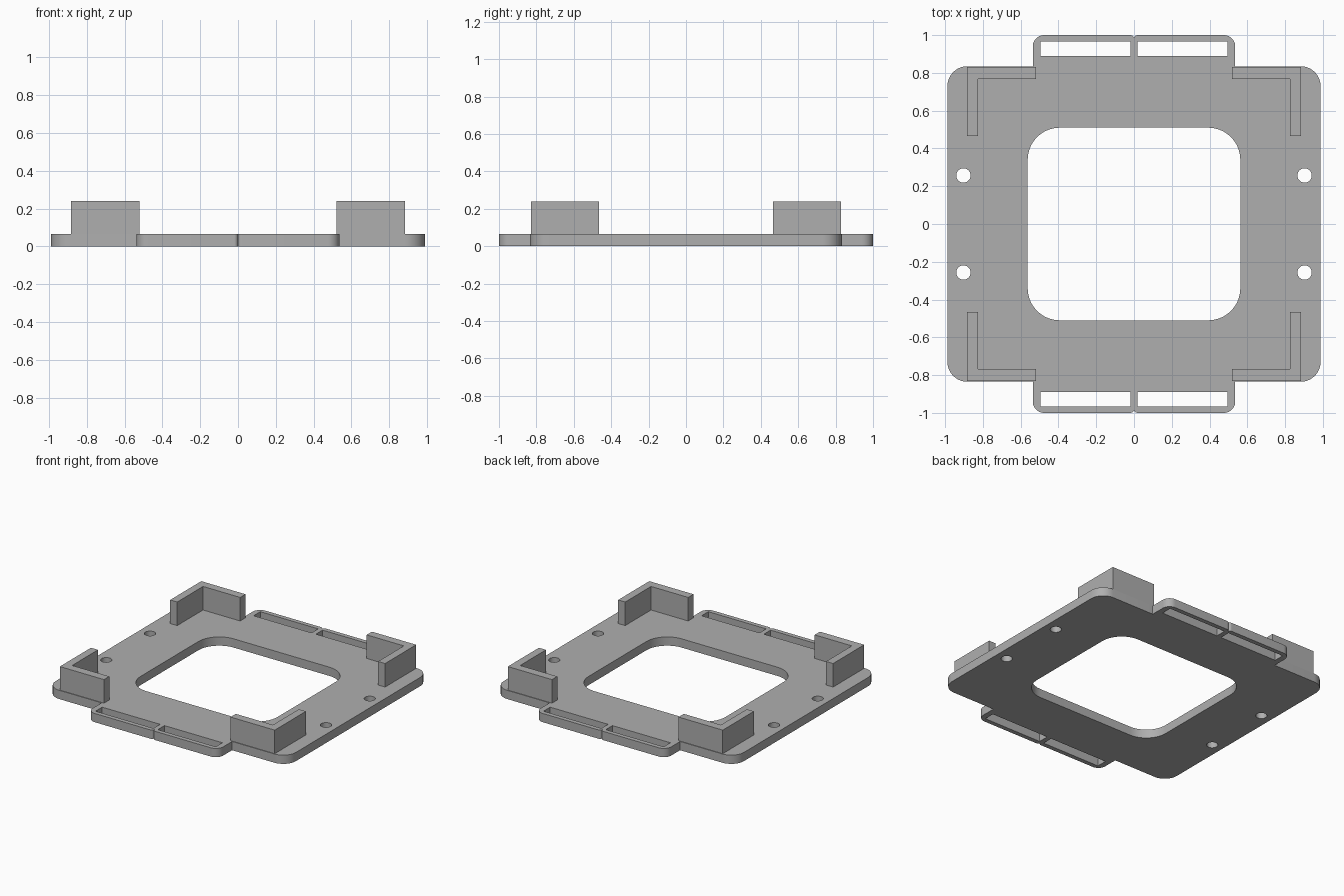
import bpy
import bmesh
import math
from mathutils import Vector

cube = bpy.data.objects.get("Cube")
if cube:
    bpy.data.objects.remove(cube, do_unlink=True)

PLATE_H = 0.065
TOP_H = 0.24

grey = bpy.data.materials.new("matte grey")
grey.use_nodes = True
COLOUR = (0.43, 0.43, 0.43, 1)
grey.diffuse_color = COLOUR
grey.node_tree.nodes["Principled BSDF"].inputs["Base Color"].default_value = COLOUR


def rounded(points, steps=10):
    """Closed outline from (x, y, radius) corners."""
    out = []
    for i, (x, y, r) in enumerate(points):
        p = Vector((x, y))
        if r == 0:
            out.append(p)
            continue
        a = (Vector(points[i - 1][:2]) - p).normalized()
        b = (Vector(points[(i + 1) % len(points)][:2]) - p).normalized()
        centre = p + (a + b) * r          # square corners only
        for k in range(steps + 1):
            t = math.pi / 2 * k / steps
            out.append(centre - b * r * math.cos(t) - a * r * math.sin(t))
    return [p for i, p in enumerate(out) if (p - out[i - 1]).length > 1e-5]


def rectangle(x0, x1, y0, y1, r=0):
    return rounded([(x0, y0, r), (x1, y0, r), (x1, y1, r), (x0, y1, r)])


def circle(cx, cy, r, n=32):
    return [Vector((cx + r * math.cos(math.tau * k / n),
                    cy + r * math.sin(math.tau * k / n))) for k in range(n)]


def slab(name, loops, z, height):
    """Flat sheet from an outline plus hole loops, thickened upward."""
    bm = bmesh.new()
    for loop in loops:
        vs = [bm.verts.new((p.x, p.y, z)) for p in loop]
        for i, v in enumerate(vs):
            bm.edges.new((vs[i - 1], v))
    bmesh.ops.triangle_fill(bm, use_beauty=True, use_dissolve=False,
                            edges=bm.edges[:], normal=(0, 0, 1))
    bm.normal_update()
    for f in bm.faces:
        if f.normal.z < 0:
            f.normal_flip()
    mesh = bpy.data.meshes.new(name)
    bm.to_mesh(mesh)
    bm.free()
    mesh.materials.append(grey)
    obj = bpy.data.objects.new(name, mesh)
    bpy.context.collection.objects.link(obj)
    mod = obj.modifiers.new("thickness", 'SOLIDIFY')
    mod.thickness = height
    mod.offset = 1
    bpy.ops.object.select_all(action='DESELECT')
    obj.select_set(True)
    bpy.context.view_layer.objects.active = obj
    bpy.ops.object.modifier_apply(modifier=mod.name)
    bpy.ops.object.shade_smooth_by_angle(angle=math.radians(30))
    return obj


# Base plate outline: one quarter, mirrored left-right then front-back
quarter = [(0.988, 0.835, 0.105), (0.536, 0.835, 0), (0.536, 1, 0.06),
           (0, 1, 0.02), (0, 0.98, 0)]
back = quarter + [(-x, y, r) for x, y, r in reversed(quarter[:-1])]
outline = rounded(back + [(-x, -y, r) for x, y, r in back])

# Central window, strap slots and screw holes
loops = [outline, rectangle(-0.563, 0.563, -0.51, 0.51, 0.17)]
for sx in (-1, 1):
    for sy in (-1, 1):
        loops.append(rectangle(sx * 0.018, sx * 0.494, sy * 0.889, sy * 0.967))
        loops.append(circle(sx * 0.903, sy * 0.257, 0.038))
slab("base_plate", loops, 0, PLATE_H)

# L-shaped corner brackets
bracket = [(0.883, 0.83), (0.52, 0.83), (0.52, 0.768),
           (0.825, 0.768), (0.825, 0.465), (0.883, 0.465)]
for sx, side in ((1, "left"), (-1, "right")):
    for sy, end in ((-1, "front"), (1, "back")):
        slab(f"{end}_{side}_corner_bracket",
             [[Vector((sx * x, sy * y)) for x, y in bracket]],
             PLATE_H, TOP_H - PLATE_H)
